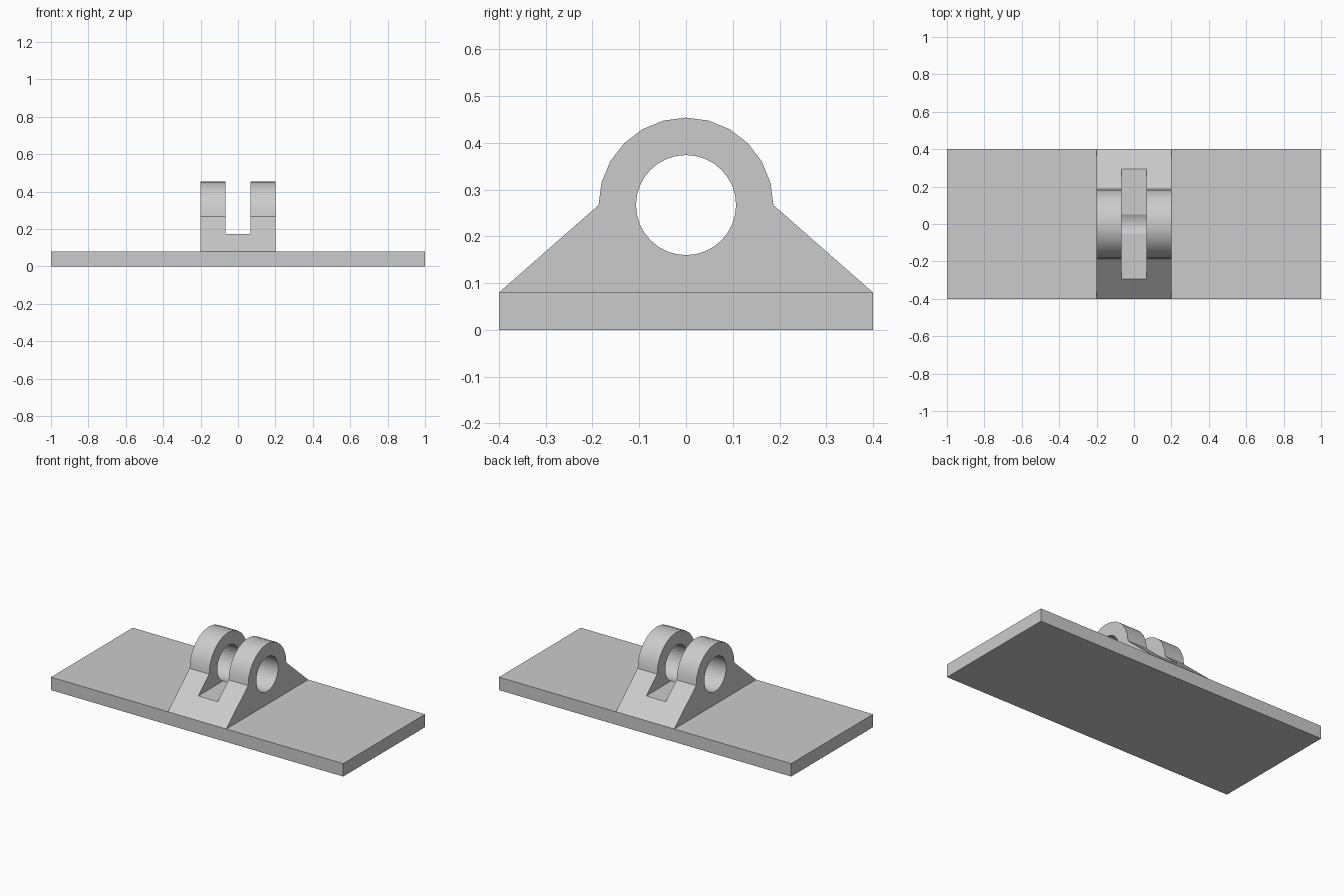
import bpy
import bmesh
import math

if "Cube" in bpy.data.objects:
    bpy.data.objects.remove(bpy.data.objects["Cube"], do_unlink=True)

HALF_DEPTH = 0.4
PLATE_TOP = 0.08
HOLE_Z = 0.267
BOSS_R = 0.187
HOLE_R = 0.107
BRACKET_W = 0.4
SLOT_W = 0.133
SLOT_FLOOR = 0.173

grey = bpy.data.materials.new("plain grey")
grey.use_nodes = True
colour = (0.6, 0.6, 0.6, 1)
grey.diffuse_color = colour
grey.node_tree.nodes["Principled BSDF"].inputs["Base Color"].default_value = colour


def extrude_x(name, profile, width):
    """Solid made from a (y, z) profile, centred on x = 0."""
    bm = bmesh.new()
    face = bm.faces.new([bm.verts.new((-width / 2, y, z)) for y, z in profile])
    side = bmesh.ops.extrude_face_region(bm, geom=[face])["geom"]
    moved = [v for v in side if isinstance(v, bmesh.types.BMVert)]
    bmesh.ops.translate(bm, verts=moved, vec=(width, 0, 0))
    bmesh.ops.recalc_face_normals(bm, faces=bm.faces)
    mesh = bpy.data.meshes.new(name)
    bm.to_mesh(mesh)
    bm.free()
    mesh.materials.append(grey)
    obj = bpy.data.objects.new(name, mesh)
    bpy.context.collection.objects.link(obj)
    return obj


def rectangle(half_y, low, high):
    return [(-half_y, low), (half_y, low), (half_y, high), (-half_y, high)]


def arc(radius, sweep, steps, count):
    return [(radius * math.cos(sweep * i / steps),
             HOLE_Z + radius * math.sin(sweep * i / steps)) for i in range(count)]


def cut(target, cutter):
    cutter.hide_render = True
    mod = target.modifiers.new("cut", "BOOLEAN")
    mod.operation = "DIFFERENCE"
    mod.solver = "EXACT"
    mod.object = cutter
    bpy.context.view_layer.objects.active = target
    bpy.ops.object.modifier_apply(modifier=mod.name)
    bpy.data.objects.remove(cutter, do_unlink=True)


# Flat mounting plate
extrude_x("base_plate", rectangle(HALF_DEPTH, 0, PLATE_TOP), 2)

# Clevis bracket: sloping sides rising to a rounded boss
outline = [(-HALF_DEPTH, PLATE_TOP), (HALF_DEPTH, PLATE_TOP)]
outline += arc(BOSS_R, math.pi, 12, 13)
bracket = extrude_x("clevis_bracket", outline, BRACKET_W)

# Slot between the two lugs, then the pin hole through both
cut(bracket, extrude_x("slot_cutter", rectangle(0.5, SLOT_FLOOR, 0.6), SLOT_W))
cut(bracket, extrude_x("pin_hole_cutter", arc(HOLE_R, 2 * math.pi, 32, 32), 0.6))

# Smooth the round surfaces, keep the corners crisp
bpy.ops.object.select_all(action="DESELECT")
bracket.select_set(True)
bpy.context.view_layer.objects.active = bracket
bpy.ops.object.shade_smooth_by_angle(angle=math.radians(25))
